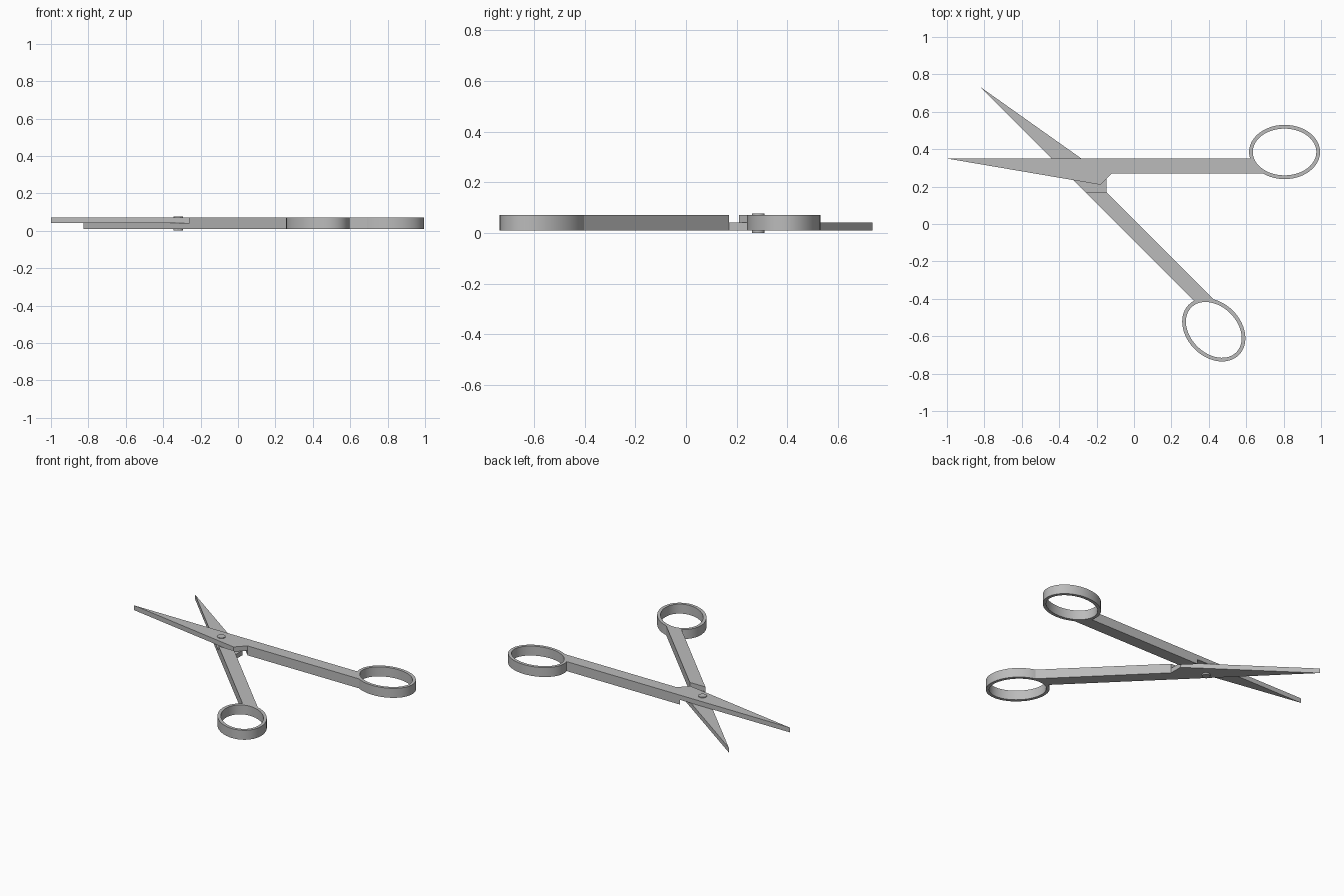
import bpy, bmesh, math
from mathutils import Matrix, Vector

if "Cube" in bpy.data.objects:
    bpy.data.objects.remove(bpy.data.objects["Cube"], do_unlink=True)

steel = bpy.data.materials.new("grey steel")
steel.use_nodes = True
GREY = (0.5, 0.5, 0.5, 1)
steel.diffuse_color = GREY
steel.node_tree.nodes["Principled BSDF"].inputs["Base Color"].default_value = GREY

MID = 0.041    # height of the plane where the halves slide on each other
HALF = 0.031   # thickness of one blade


def finish(bm, name, place):
    bmesh.ops.recalc_face_normals(bm, faces=bm.faces)
    mesh = bpy.data.meshes.new(name)
    bm.to_mesh(mesh)
    bm.free()
    mesh.materials.append(steel)
    ob = bpy.data.objects.new(name, mesh)
    bpy.context.collection.objects.link(ob)
    ob.matrix_world = place
    bpy.ops.object.select_all(action="DESELECT")
    ob.select_set(True)
    bpy.context.view_layer.objects.active = ob
    bpy.ops.object.shade_smooth_by_angle(angle=math.radians(30))
    return ob


def extrude(bm, faces, height, keep):
    out = bmesh.ops.extrude_face_region(bm, geom=faces, use_keep_orig=keep)
    verts = [g for g in out["geom"] if isinstance(g, bmesh.types.BMVert)]
    bmesh.ops.translate(bm, verts=verts, vec=(0, 0, height))


def blade_and_shank(name, place):
    # Thin pointed blade, with a full-thickness shank behind a slanted step
    bm = bmesh.new()
    tip, heel, notch, step, low_end, top_end = [
        bm.verts.new((x, y, 0)) for x, y in
        ((0, 0), (0.82, -0.14), (0.88, -0.08), (0.80, 0), (1.69, -0.08), (1.625, 0))]
    blade = bm.faces.new((tip, heel, notch, step))
    shank = bm.faces.new((step, notch, low_end, top_end))
    extrude(bm, [blade, shank], HALF, True)
    extrude(bm, [shank], -HALF, False)
    bmesh.ops.dissolve_limit(bm, angle_limit=0.01, verts=bm.verts, edges=bm.edges)
    finish(bm, name, place)


def finger_ring(name, place):
    # Oval band with a rectangular section
    bm = bmesh.new()
    for rx, ry in ((0.19, 0.145), (0.17, 0.125)):
        bmesh.ops.create_circle(bm, segments=48, radius=1,
                                matrix=Matrix.Diagonal((rx, ry, 1, 1)))
    bmesh.ops.bridge_loops(bm, edges=bm.edges[:])
    bmesh.ops.translate(bm, verts=bm.verts, vec=(1.805, 0.035, -HALF))
    extrude(bm, bm.faces[:], 2 * HALF, True)
    finish(bm, name, place)


# The second half is the first one turned over and swung open
upper = Matrix.Translation((-1, 0.35, MID))
lower = (Matrix.Translation((-0.825, 0.735, MID))
         @ Matrix.Rotation(math.radians(-45), 4, "Z")
         @ Matrix.Rotation(math.pi, 4, "X"))
for side, place in (("upper", upper), ("lower", lower)):
    blade_and_shank(side + "_blade", place)
    finger_ring(side + "_finger_ring", place)

# Pivot rivet through both blades
bm = bmesh.new()
bmesh.ops.create_cone(bm, cap_ends=True, segments=32, radius1=0.025,
                      radius2=0.025, depth=0.077)
finish(bm, "pivot_rivet", Matrix.Translation(Vector((-0.32, 0.285, 0.0385))))
